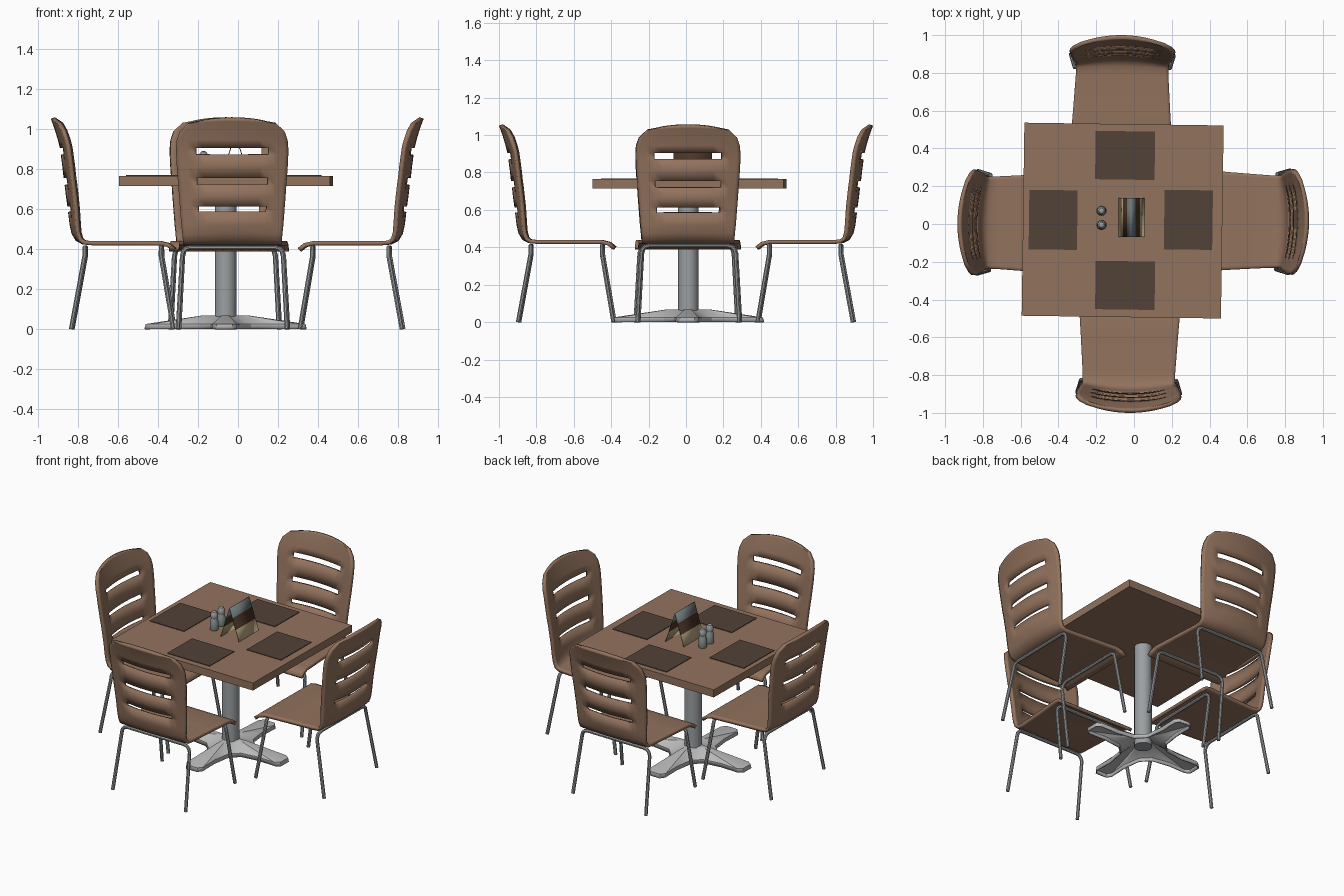
import bpy, bmesh, math
from mathutils import Matrix, Vector

if "Cube" in bpy.data.objects:
    bpy.data.objects.remove(bpy.data.objects["Cube"])

TILT = math.radians(-0.8)      # the whole set is turned very slightly


def mat(name, r, g, b):
    m = bpy.data.materials.new(name)
    m.diffuse_color = (r, g, b, 1)
    m.use_nodes = True
    m.node_tree.nodes["Principled BSDF"].inputs["Base Color"].default_value = m.diffuse_color
    return m


WOOD = mat("brown wood", 0.29, 0.17, 0.11)
MAT = mat("dark placemat", 0.085, 0.054, 0.038)
STEEL = mat("steel", 0.33, 0.35, 0.36)
CAST = mat("pale cast metal", 0.50, 0.50, 0.50)
GLASS = mat("shaker grey", 0.25, 0.29, 0.29)
TAN = mat("card tan", 0.50, 0.39, 0.22)
DARK = mat("card dark brown", 0.07, 0.035, 0.02)
BLUE = mat("card blue grey", 0.16, 0.19, 0.20)


def add(name, mesh, *mats):
    for m in mats:
        mesh.materials.append(m)
    ob = bpy.data.objects.new(name, mesh)
    bpy.context.collection.objects.link(ob)
    return ob


def build(name, verts, faces):
    me = bpy.data.meshes.new(name)
    me.from_pydata(verts, [], faces)
    me.update()
    return me


def box(name, centre, size, material, rot=TILT):
    bm = bmesh.new()
    bmesh.ops.create_cube(bm, size=1)
    bmesh.ops.scale(bm, vec=size, verts=bm.verts)
    me = bpy.data.meshes.new(name)
    bm.to_mesh(me)
    ob = add(name, me, material)
    ob.location, ob.rotation_euler.z = centre, rot
    return ob


def lathe(name, profile, centre, material, n=24):
    """Revolve (radius, z) pairs round z, with closed ends."""
    verts = [(r * math.cos(2 * math.pi * k / n), r * math.sin(2 * math.pi * k / n), z)
             for r, z in profile for k in range(n)]
    faces = [(i * n + k, i * n + (k + 1) % n, (i + 1) * n + (k + 1) % n, (i + 1) * n + k)
             for i in range(len(profile) - 1) for k in range(n)]
    faces += [tuple(reversed(range(n))), tuple(range(len(verts) - n, len(verts)))]
    ob = add(name, build(name, verts, faces), material)
    ob.location = centre
    return ob


def solidify(ob, t, offset=-1):
    s = ob.modifiers.new("thickness", 'SOLIDIFY')
    s.thickness, s.offset = t, offset


# Chair shell: rows of (y, z, half width, side wrap, top arch), top to seat lip
ROWS = [(0, 1.05, .165, .022, .014), (.005, 1.037, .222, .034, .012), (.02, .995, .262, .04, .008),
        (.035, .945, .277, .04, .002), (.045, .905, .28, .04, 0), (.05, .87, .28, .04, 0),
        (.058, .81, .277, .04, 0), (.064, .755, .273, .04, 0), (.069, .72, .27, .04, 0),
        (.076, .66, .266, .04, 0), (.083, .612, .262, .038, 0), (.086, .585, .26, .037, 0),
        (.094, .52, .255, .033, 0), (.104, .475, .25, .027, 0), (.125, .44, .247, .018, 0),
        (.16, .422, .245, .007, 0), (.21, .418, .245, 0, 0), (.40, .418, .257, 0, 0),
        (.55, .418, .268, 0, 0), (.585, .41, .272, 0, 0), (.612, .388, .275, 0, 0)]
SLOTS = (4, 7, 10)
COLS = [-1, -.93, -.8, -.655, -.5, -.33, -.165, 0, .165, .33, .5, .655, .8, .93, 1]
nc = len(COLS)
verts = [(u * hw, y + wrap * u * u, z - arch * u * u)
         for y, z, hw, wrap, arch in ROWS for u in COLS]
faces = [(i * nc + j, (i + 1) * nc + j, (i + 1) * nc + j + 1, i * nc + j + 1)
         for i in range(len(ROWS) - 1) for j in range(nc - 1)
         if not (i in SLOTS and 3 <= j < nc - 4)]
shell = build("chair_shell", verts, faces)
shell.materials.append(WOOD)


def leg_mesh(name, y_top, y_foot):
    """Bent tube: two splayed legs joined under the seat."""
    half = [(-.272, y_foot, 0), (-.252, y_top, .365), (-.246, y_top, .388),
            (-.233, y_top, .402), (-.21, y_top, .408)]
    path = half + [(-x, y, z) for x, y, z in reversed(half)]
    cu = bpy.data.curves.new(name, 'CURVE')
    cu.dimensions = '3D'
    cu.bevel_depth, cu.bevel_resolution, cu.use_fill_caps = .011, 2, True
    sp = cu.splines.new('POLY')
    sp.points.add(len(path) - 1)
    for p, co in zip(sp.points, path):
        p.co = (*co, 1)
    tmp = bpy.data.objects.new(name, cu)
    bpy.context.collection.objects.link(tmp)
    dg = bpy.context.evaluated_depsgraph_get()
    me = bpy.data.meshes.new_from_object(tmp.evaluated_get(dg))
    bpy.data.objects.remove(tmp)
    me.materials.clear()
    me.materials.append(STEEL)
    return me


rear_legs = leg_mesh("rear_legs", .172, .105)
front_legs = leg_mesh("front_legs", .553, .615)

# Four chairs round the table
for side, x, y, turn in (("front", -.03, -1, 0), ("back", -.06, 1, 180),
                         ("left", -.935, .01, -90), ("right", .927, .01, 90)):
    for part, me in (("shell", shell), ("rear_legs", rear_legs), ("front_legs", front_legs)):
        ob = add(f"{side}_chair_{part}", me)
        ob.location, ob.rotation_euler.z = (x, y, 0), math.radians(turn) + TILT
        if part == "shell":
            solidify(ob, .021)

# Table top, placemats and column
box("table_top", (-.06, .018, .74), (1.055, 1.022, .05), WOOD)
for name, x, y, w, d in (("back", -.047, .363, .315, .256), ("front", -.047, -.325, .315, .256),
                         ("left", -.428, .022, .256, .315), ("right", .288, .022, .256, .315)):
    box(name + "_placemat", (x, y, .7665), (w, d, .005), MAT)
lathe("table_column", [(.054, .02), (.054, .716)], (-.062, .012, 0), STEEL)

# Four-armed hollow foot
arm = [(.13, -.075), (.25, -.058), (.375, -.062), (.405, -.04),
       (.405, .04), (.375, .062), (.25, .058), (.13, .075)]
outline = [Matrix.Rotation(k * math.pi / 2, 2) @ Vector(p) for k in range(4) for p in arm]
n = len(outline)
verts = [(p.x * s, p.y * s, z) for s, z in ((1, 0), (.985, .025), (.28, .068)) for p in outline]
faces = [(i * n + k, i * n + (k + 1) % n, (i + 1) * n + (k + 1) % n, (i + 1) * n + k)
         for i in range(2) for k in range(n)] + [tuple(range(2 * n, 3 * n))]
foot = add("table_foot", build("table_foot", verts, faces), CAST)
foot.location, foot.rotation_euler.z = (-.062, .012, 0), TILT
solidify(foot, .008)

# Salt and pepper shakers
for name, y in (("salt", .07), ("pepper", -.005)):
    lathe(name + "_shaker", [(.024, 0), (.027, .008), (.027, .05), (.018, .08)],
          (-.172, y, .765), GLASS, 16)
    lathe(name + "_cap", [(.021, .08), (.023, .085), (.022, .105), (.014, .12), (.004, .125)],
          (-.172, y, .765), STEEL, 16)

# Tent card: two leaning panels, banded by height
for name, foot_x in (("left", -.08), ("right", .055)):
    levels = (0, .35, .7, 1)
    verts = [(foot_x + (-.015 - foot_x) * t, y, .766 + .205 * t)
             for t in levels for y in (-.068, .138)]
    me = build(name + "_card", verts, [(2 * i, 2 * i + 1, 2 * i + 3, 2 * i + 2) for i in range(3)])
    card = add(name + "_card_panel", me, TAN, DARK, BLUE)
    for i, p in enumerate(me.polygons):
        p.material_index = i
    solidify(card, .004, 0)

# Outward normals on closed parts, smooth shading with sharp edges
bpy.ops.object.select_all(action='DESELECT')
for ob in bpy.context.scene.objects:
    if ob.type == 'MESH':
        ob.select_set(True)
        bpy.context.view_layer.objects.active = ob
bpy.ops.object.shade_smooth_by_angle(angle=math.radians(35))
